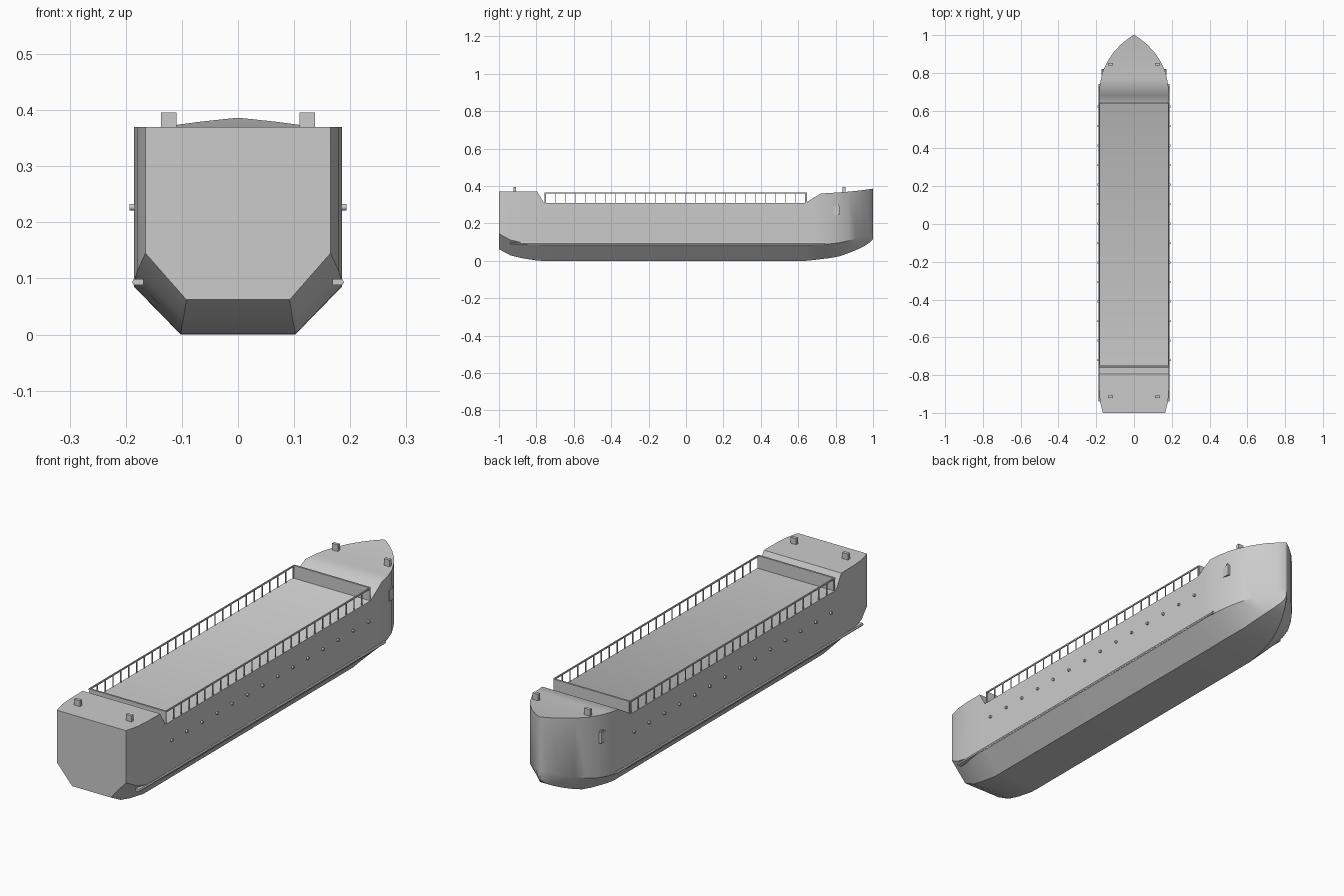
import bpy, bmesh, math
from mathutils import Vector

if "Cube" in bpy.data.objects:
    bpy.data.objects.remove(bpy.data.objects["Cube"])

grey = bpy.data.materials.new("hull grey")
grey.diffuse_color = (0.6, 0.6, 0.6, 1)
grey.use_nodes = True
grey.node_tree.nodes["Principled BSDF"].inputs["Base Color"].default_value = grey.diffuse_color


def add(name, bm, smooth=None):
    bmesh.ops.recalc_face_normals(bm, faces=bm.faces)
    me = bpy.data.meshes.new(name)
    bm.to_mesh(me)
    bm.free()
    ob = bpy.data.objects.new(name, me)
    me.materials.append(grey)
    bpy.context.collection.objects.link(ob)
    if smooth:
        bpy.context.view_layer.objects.active = ob
        ob.select_set(True)
        bpy.ops.object.shade_smooth_by_angle(angle=math.radians(smooth))
        ob.select_set(False)
    return ob


def box(bm, c, s):
    r = bmesh.ops.create_cube(bm, size=1)
    for v in r["verts"]:
        v.co = Vector([v.co[i] * s[i] + c[i] for i in range(3)])


# Hull stations: y, half width, bottom half width, deck z, chine z, keel z
stations = [
    (-1.00, .165, .092, .370, .145, .062),
    (-.94, .180, .097, .370, .112, .030),
    (-.88, .184, .100, .370, .098, .015),
    (-.795, .185, .102, .370, .087, .001),
    (-.76, .185, .102, .310, .085, 0),
    (.64, .185, .102, .310, .085, 0),
    (.68, .185, .099, .336, .086, .004),
    (.72, .183, .094, .360, .088, .009),
    (.77, .175, .086, .363, .091, .015),
    (.82, .161, .076, .366, .097, .024),
    (.87, .135, .062, .370, .107, .042),
    (.91, .107, .047, .374, .119, .058),
    (.95, .070, .029, .379, .134, .077),
    (.98, .033, .013, .383, .148, .096),
    (1.0, .004, .003, .386, .160, .115),
]
bm = bmesh.new()
rings = []
for y, w, wb, zt, zc, zb in stations:
    half = [(w, zt), (w, zc), (wb, zb)]
    pts = half + [(-x, z) for x, z in reversed(half)]
    rings.append([bm.verts.new((x, y, z)) for x, z in pts])
for a, b in zip(rings, rings[1:]):
    for i in range(6):
        j = (i + 1) % 6
        bm.faces.new((a[i], a[j], b[j], b[i]))
bm.faces.new(rings[0])
bm.faces.new(rings[-1])
add("hull", bm, 35)

# Breakwater plates closing both ends of the well deck
bm = bmesh.new()
for y in (-.753, .642):
    box(bm, (0, y, .337), (.362, .008, .056))
add("deck_end_plates", bm)

# Side railings
bm = bmesh.new()
N = 26
for s in (-1, 1):
    box(bm, (s * .182, -.0575, .362), (.005, 1.395, .006))
    for i in range(N + 1):
        box(bm, (s * .182, -.753 + 1.391 * i / N, .335), (.004, .004, .054))
add("railings", bm)

# Portholes
bm = bmesh.new()
for s in (-1, 1):
    for i in range(14):
        r = bmesh.ops.create_cone(bm, cap_ends=True, segments=12, radius1=.006,
                                  radius2=.006, depth=.016)
        for v in r["verts"]:
            x, y, z = v.co
            v.co = (s * .185 + z, -.72 + .1032 * i + x, .227 + y)
add("portholes", bm, 35)

# Rubbing strips just above the chine
bm = bmesh.new()
prof = [(.168, .088), (.186, .088), (.189, .093), (.186, .099), (.168, .099)]
for s in (-1, 1):
    ends = [[bm.verts.new((s * x, y, z)) for x, z in prof] for y in (-.94, .74)]
    for i in range(5):
        j = (i + 1) % 5
        bm.faces.new((ends[0][i], ends[0][j], ends[1][j], ends[1][i]))
    for e in ends:
        bm.faces.new(e)
add("rubbing_strips", bm)

# Mooring bollards and anchors
bm = bmesh.new()
for s in (-1, 1):
    for y in (-.915, .845):
        box(bm, (s * .1235, y, .379), (.027, .014, .034))
add("bollards", bm)
bm = bmesh.new()
for s in (-1, 1):
    box(bm, (s * .163, .805, .27), (.016, .032, .048))
    box(bm, (s * .164, .812, .294), (.012, .010, .016))
add("anchors", bm)
